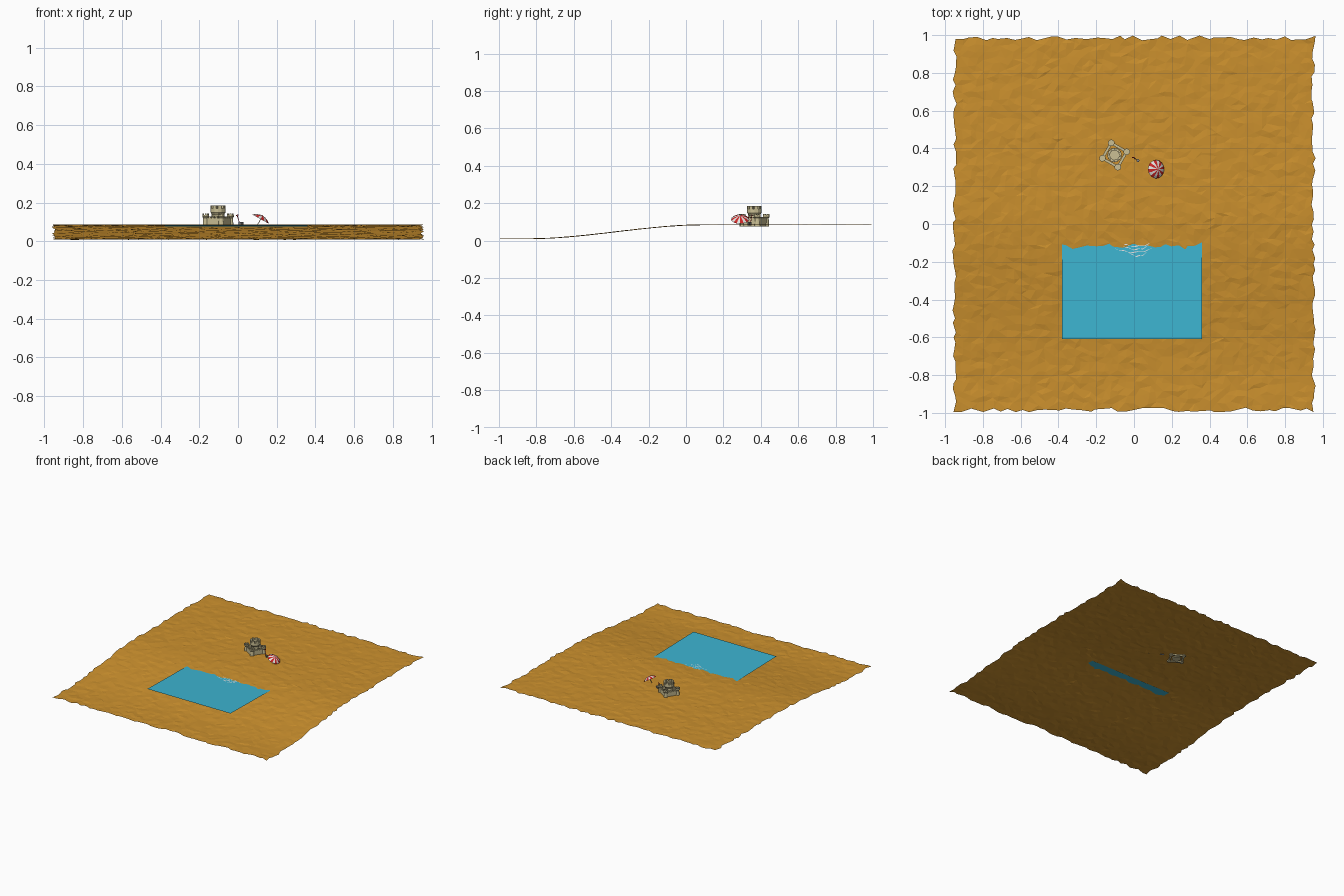
import bpy, bmesh, math, random
from mathutils import Vector, Matrix

random.seed(4)
if "Cube" in bpy.data.objects:
    bpy.data.objects.remove(bpy.data.objects["Cube"], do_unlink=True)


def material(name, rgb):
    m = bpy.data.materials.new(name)
    m.use_nodes = True
    m.diffuse_color = (*rgb, 1)
    m.node_tree.nodes["Principled BSDF"].inputs["Base Color"].default_value = (*rgb, 1)
    return m


SAND = material("golden sand", (0.60, 0.28, 0.027))
WATER = material("lagoon blue", (0.046, 0.46, 0.64))
FOAM = material("foam white", (0.85, 0.85, 0.85))
STONE = material("pale castle sand", (0.60, 0.53, 0.30))
RED = material("bright red", (0.62, 0.02, 0.02))
WHITE = material("canvas white", (0.85, 0.83, 0.80))
STEEL = material("grey metal", (0.22, 0.22, 0.23))
WOOD = material("pole wood", (0.35, 0.22, 0.10))


def finish(name, bm, *mats, matrix=None):
    mesh = bpy.data.meshes.new(name)
    bm.to_mesh(mesh)
    bm.free()
    for m in mats:
        mesh.materials.append(m)
    ob = bpy.data.objects.new(name, mesh)
    bpy.context.collection.objects.link(ob)
    if matrix:
        ob.matrix_world = matrix
    return ob


def smoothstep(t):
    t = min(max(t, 0), 1)
    return t * t * (3 - 2 * t)


def ground(y):
    return 0.01 + 0.075 * smoothstep((y + 0.85) / 0.95)


def water_height(y):
    return 0.084 - 0.0175 * (y + 0.61)


def box(bm, centre, size, turn=0):
    m = Matrix.Translation(centre) @ Matrix.Rotation(turn, 4, "Z") @ Matrix.Diagonal((*size, 1))
    bmesh.ops.create_cube(bm, size=1, matrix=m)


def rod(bm, a, b, r1, r2, sides=8):
    a, b = Vector(a), Vector(b)
    d = b - a
    m = Matrix.Translation((a + b) / 2) @ d.to_track_quat("Z", "Y").to_matrix().to_4x4()
    bmesh.ops.create_cone(bm, cap_ends=True, segments=sides, radius1=r1, radius2=r2,
                          depth=d.length, matrix=m)


# Sand sheet: sloping beach with rough facets and ragged borders
bm = bmesh.new()
bmesh.ops.create_grid(bm, x_segments=48, y_segments=56, size=1)
for v in bm.verts:
    x, y = v.co.x * 0.95, v.co.y * 0.985
    x += random.uniform(-0.011, 0.011)
    y += random.uniform(-0.013, 0.013)
    v.co = (x, y, ground(y) + random.uniform(-0.0025, 0.0025))
bmesh.ops.triangulate(bm, faces=bm.faces)
finish("sand_beach", bm, SAND)

# Water sheet, its far edge slipping under the sand
bm = bmesh.new()
edge = [(-0.38, -0.61), (0.36, -0.61), (0.36, -0.05), (-0.38, -0.05)]
bm.faces.new([bm.verts.new((x, y, water_height(y))) for x, y in edge])
finish("water", bm, WATER)

# Foam ripples near the shore
bm = bmesh.new()
for cx, cy, half in [(0, -0.15, 0.1), (0.01, -0.135, 0.07), (0.02, -0.17, 0.05), (0.01, -0.118, 0.09)]:
    rows = []
    for i in range(13):
        t = i / 6 - 1
        y = cy + 0.022 * t * t + 0.003 * math.sin(9 * t)
        w = 0.0028 * (1 - t * t) * abs(math.cos(5 * t)) + 0.0004
        rows.append([bm.verts.new((cx + half * t, y + s * w, water_height(y) + 0.002)) for s in (-1, 1)])
    for (a, b), (c, d) in zip(rows, rows[1:]):
        bm.faces.new((a, c, d, b))
finish("foam_ripples", bm, FOAM)

# Sand castle, built around its own centre and then turned
CASTLE = Matrix.Translation((-0.103, 0.365, 0.08)) @ Matrix.Rotation(math.radians(-30), 4, "Z")


def tower(bm, x, y, radius, height, merlons):
    lip = radius * 1.12
    top = height - radius * 0.45
    rod(bm, (x, y, -0.004), (x, y, top - radius), radius, radius * 0.82, 12)
    rod(bm, (x, y, top - radius), (x, y, top - radius * 0.6), radius * 0.82, lip, 12)
    rod(bm, (x, y, top - radius * 0.6), (x, y, top), lip, lip, 12)
    for i in range(merlons):
        a = math.tau * i / merlons
        p = (x + math.cos(a) * lip * 0.8, y + math.sin(a) * lip * 0.8, (top + height) / 2)
        box(bm, p, (lip * 0.35, lip * 0.5, height - top), a)


bm = bmesh.new()
HALF = 0.047
for sx in (-1, 1):
    for sy in (-1, 1):
        tower(bm, sx * HALF, sy * HALF, 0.0155, 0.063, 6)
finish("castle_corner_towers", bm, STONE, matrix=CASTLE)

bm = bmesh.new()
for i in range(4):
    a = i * math.pi / 2
    c, s = math.cos(a), math.sin(a)
    box(bm, (c * HALF, s * HALF, 0.018), (0.014, 2 * HALF, 0.044), a)
    for k in (-0.02, 0, 0.02):
        box(bm, (c * HALF - s * k, s * HALF + c * k, 0.043), (0.014, 0.01, 0.008), a)
finish("castle_walls", bm, STONE, matrix=CASTLE)

bm = bmesh.new()
tower(bm, 0, 0, 0.034, 0.104, 8)
finish("castle_keep", bm, STONE, matrix=CASTLE)

# Beach umbrella leaning toward +x
FOOT = Vector((0.098, 0.29, 0.08))
LEAN = Matrix.Translation(FOOT) @ Matrix.Rotation(math.radians(29), 4, "Y")
bm = bmesh.new()
rod(bm, (0, 0, 0), (0, 0, 0.062), 0.0016, 0.0016)
finish("umbrella_pole", bm, WOOD, matrix=LEAN)

bm = bmesh.new()
PANELS = 16
rings = [[bm.verts.new((r * math.cos(math.tau * i / PANELS), r * math.sin(math.tau * i / PANELS), z))
          for i in range(PANELS)] for r, z in [(0.018, 0.057), (0.035, 0.050), (0.049, 0.039)]]
tip = bm.verts.new((0, 0, 0.061))
for i in range(PANELS):
    j = (i + 1) % PANELS
    panel = [bm.faces.new((tip, rings[0][i], rings[0][j]))]
    for inner, outer in zip(rings, rings[1:]):
        panel.append(bm.faces.new((inner[i], outer[i], outer[j], inner[j])))
    for f in panel:
        f.material_index = i % 2
finish("umbrella_canopy", bm, RED, WHITE, matrix=LEAN)

# Toy spade standing in the sand, with a small pail beside it
bm = bmesh.new()
rod(bm, (-0.004, 0.352, 0.132), (0.008, 0.345, 0.095), 0.0018, 0.0018)
rod(bm, (-0.010, 0.352, 0.133), (0.003, 0.352, 0.137), 0.0025, 0.0025)
finish("spade_handle", bm, RED)

bm = bmesh.new()
box(bm, (0.010, 0.344, 0.090), (0.016, 0.004, 0.020), -0.5)
finish("spade_blade", bm, STEEL)

bm = bmesh.new()
rod(bm, (0.021, 0.336, 0.082), (0.021, 0.336, 0.099), 0.006, 0.008, 10)
finish("small_pail", bm, STEEL)
